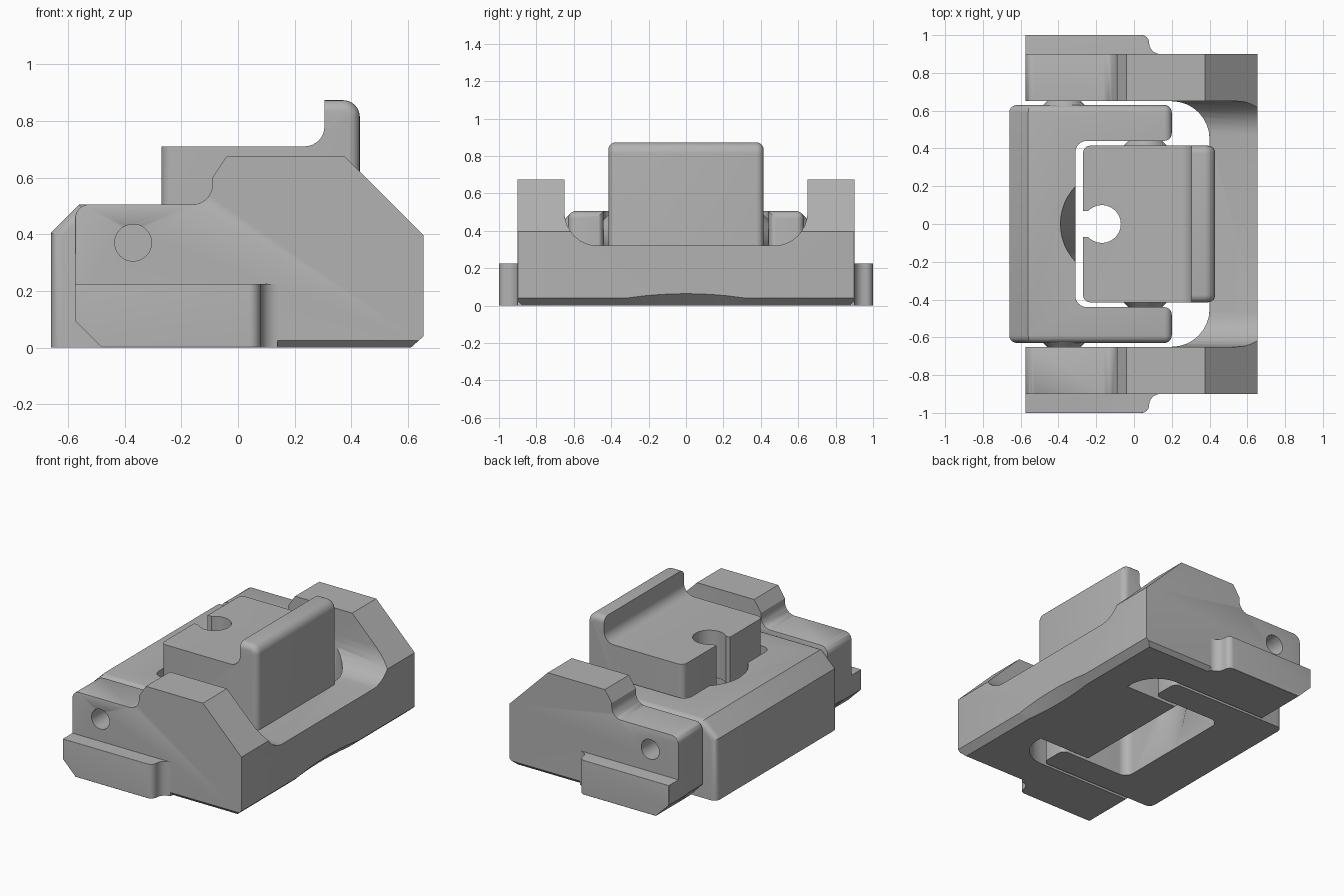
import bpy, bmesh, math
from mathutils import Vector, Matrix

if "Cube" in bpy.data.objects:
    bpy.data.objects.remove(bpy.data.objects["Cube"])

grey = bpy.data.materials.new("plain grey")
grey.use_nodes = True
GREY = (0.45, 0.45, 0.45, 1)
grey.diffuse_color = GREY
grey.node_tree.nodes["Principled BSDF"].inputs["Base Color"].default_value = GREY


def finish(name, bm):
    bmesh.ops.recalc_face_normals(bm, faces=bm.faces)
    mesh = bpy.data.meshes.new(name)
    bm.to_mesh(mesh)
    bm.free()
    mesh.materials.append(grey)
    ob = bpy.data.objects.new(name, mesh)
    bpy.context.collection.objects.link(ob)
    return ob


def prism(name, pts, axis, lo, hi):
    """Extrude a 2D profile along the named axis."""
    place = {"x": lambda a, b: (lo, a, b), "y": lambda a, b: (a, lo, b),
             "z": lambda a, b: (a, b, lo)}[axis]
    bm = bmesh.new()
    face = bm.faces.new([bm.verts.new(place(*p)) for p in pts])
    new = bmesh.ops.extrude_face_region(bm, geom=[face])["geom"]
    shift = Vector([(hi - lo) * (axis == k) for k in "xyz"])
    bmesh.ops.translate(bm, vec=shift, verts=[v for v in new if isinstance(v, bmesh.types.BMVert)])
    return finish(name, bm)


def cone(name, r1, r2, depth, matrix, segments=48):
    bm = bmesh.new()
    bmesh.ops.create_cone(bm, cap_ends=True, segments=segments, radius1=r1, radius2=r2,
                          depth=depth, matrix=matrix)
    return finish(name, bm)


def along_y(x, y, z):
    return Matrix.Translation((x, y, z)) @ Matrix.Rotation(math.radians(-90), 4, "X")


def arc(cx, cy, r, start, end, n=8):
    angles = [math.radians(start + (end - start) * i / n) for i in range(n + 1)]
    return [(cx + r * math.cos(a), cy + r * math.sin(a)) for a in angles]


def select(ob):
    bpy.ops.object.select_all(action="DESELECT")
    ob.select_set(True)
    bpy.context.view_layer.objects.active = ob


def cut(ob, *cutters):
    for cutter in cutters:
        mod = ob.modifiers.new("cut", "BOOLEAN")
        mod.operation, mod.solver, mod.object = "DIFFERENCE", "EXACT", cutter
        select(ob)
        bpy.ops.object.modifier_apply(modifier=mod.name)
        bpy.data.objects.remove(cutter)


def bevel(ob, width, rule, segments=5):
    """Bevel the sharp edges whose midpoint and direction satisfy the rule."""
    bm = bmesh.new()
    bm.from_mesh(ob.data)
    bmesh.ops.remove_doubles(bm, verts=bm.verts, dist=0.0002)
    edges = []
    for e in bm.edges:
        a, b = (v.co for v in e.verts)
        if len(e.link_faces) == 2 and e.calc_face_angle(0) > 0.5:
            if rule((a + b) / 2, (b - a).normalized()):
                edges.append(e)
    bmesh.ops.bevel(bm, geom=edges, offset=width, segments=segments, profile=0.5,
                    affect="EDGES", clamp_overlap=True)
    bm.to_mesh(ob.data)
    bm.free()


# Outer frame: side profile, hollowed by a plan opening and a rounded trough
side = [(-0.48, 0), (-0.575, 0.1)] + arc(-0.525, 0.455, 0.05, 180, 90) \
    + arc(-0.16, 0.575, 0.07, 270, 360) + [(-0.09, 0.6), (-0.04, 0.675), (0.375, 0.675),
                                           (0.655, 0.395), (0.655, 0.04), (0.61, 0)]
frame = prism("outer_frame", side, "y", -0.9, 0.9)
bevel(frame, 0.03, lambda m, d: abs(m.y) > 0.89 and (m.x > 0.65 or m.x < -0.57))
opening = [(-1, 0.65), (-1, -0.65)] + arc(0.2, -0.45, 0.2, 270, 360) + arc(0.2, 0.45, 0.2, 0, 90)
trough = [(0.65, 1), (-0.65, 1)] + arc(-0.47, 0.5, 0.18, 180, 270) + arc(0.47, 0.5, 0.18, 270, 360)
slope = Vector((1, 0, -1)).normalized()
hollow = cone("hollow", 3, 3, 1, Matrix.Translation(Vector((0.655, 0, 0)) + slope * 2.955)
              @ Matrix.Rotation(math.radians(45), 4, "Y"), 256)
cut(frame, prism("opening", opening, "z", -1, 1), prism("trough", trough, "x", -1, 1), hollow,
    cone("pivot_hole", 0.065, 0.065, 3, along_y(-0.37, 0, 0.37)))
bevel(frame, 0.04, lambda m, d: abs(m.y) < 0.47 and abs(m.z - 0.32) < 0.01)
bevel(frame, 0.035, lambda m, d: m.z > 0.42 and m.x < -0.1 and abs(d.y) < 0.5
      and min(abs(abs(m.y) - 0.65), abs(abs(m.y) - 0.9)) < 0.005)
bevel(frame, 0.025, lambda m, d: m.z < 0.005 and abs(m.y) > 0.89 and abs(d.x) > 0.9, 1)
parts = [frame]

# Side flanges and conical pivot washers, mirrored front to back
for s, where in ((1, "back"), (-1, "front")):
    plan = [(-0.575, 0.8), (-0.575, 1)] + arc(0.04, 0.96, 0.04, 90, 0) \
        + arc(0.14, 0.96, 0.06, 180, 270) + [(0.14, 0.8)]
    flange = prism(where + "_flange", [(x, s * y) for x, y in plan], "z", 0, 0.225)
    bevel(flange, 0.095, lambda m, d: m.x < -0.57 and m.z < 0.01, 1)
    bevel(flange, 0.025, lambda m, d: m.z < 0.01 and abs(m.y) > 0.99, 1)
    bevel(flange, 0.045, lambda m, d: (m.z > 0.22 and abs(m.y) > 0.95 and m.x < 0.05)
          or (m.x < -0.57 and abs(m.y) > 0.99) or (m.x < -0.57 and m.z > 0.22))
    parts.append(flange)
    for x, y, label in ((-0.37, 0.64, "_outer_washer"), (0.06, 0.43, "_inner_washer")):
        parts.append(cone(where + label, 0.12, 0.08, 0.04,
                          along_y(x, s * y, 0.37) @ Matrix.Rotation(math.pi * (s < 0), 4, "X")))

# Middle yoke: U-shaped plan opening to +x, with a tapered scoop
u = [(-0.66, -0.63), (0.2, -0.63), (0.2, -0.44)] + arc(-0.25, -0.38, 0.06, 270, 180) \
    + arc(-0.25, 0.38, 0.06, 180, 90) + [(0.2, 0.44), (0.2, 0.63), (-0.66, 0.63)]
yoke = prism("middle_yoke", u, "z", 0, 0.505)
bevel(yoke, 0.1, lambda m, d: m.x < -0.65 and m.z > 0.5, 1)
bevel(yoke, 0.04, lambda m, d: (abs(m.y) > 0.62 and (m.z > 0.4 or m.x < -0.65))
      or (m.x > 0.19 and (abs(d.z) > 0.9 or m.z > 0.5)))
cut(yoke, cone("scoop", 0.21, 0.29, 0.5, Matrix.Translation((-0.1, 0, 0.257))))
parts.append(yoke)

# Inner block: lipped platform with a keyhole slot and a bore underneath
profile = [(0.02, 0), (-0.27, 0.28), (-0.27, 0.71)] + arc(0.235, 0.78, 0.07, 270, 360) \
    + [(0.305, 0.873)] + arc(0.37, 0.813, 0.06, 90, 0) + [(0.43, 0)]
block = prism("inner_block", profile, "y", -0.415, 0.415)
bevel(block, 0.04, lambda m, d: abs(m.y) > 0.41 and (
    m.x > 0.375 and m.z > 0.01 or m.z > 0.87 or (m.x < -0.26 and abs(d.z) > 0.9)))
slot = [(-0.5, -0.07), (-0.17, -0.07), (-0.17, 0.07), (-0.5, 0.07)]
cut(block, cone("bore", 0.1, 0.1, 3, Matrix.Translation((-0.17, 0, 0))),
    prism("slot", slot, "z", -1, 1),
    cone("counterbore", 0.15, 0.15, 0.8, Matrix.Translation((-0.17, 0, 0))))
parts.append(block)

for ob in parts:
    select(ob)
    bpy.ops.object.shade_smooth_by_angle(angle=math.radians(30))
